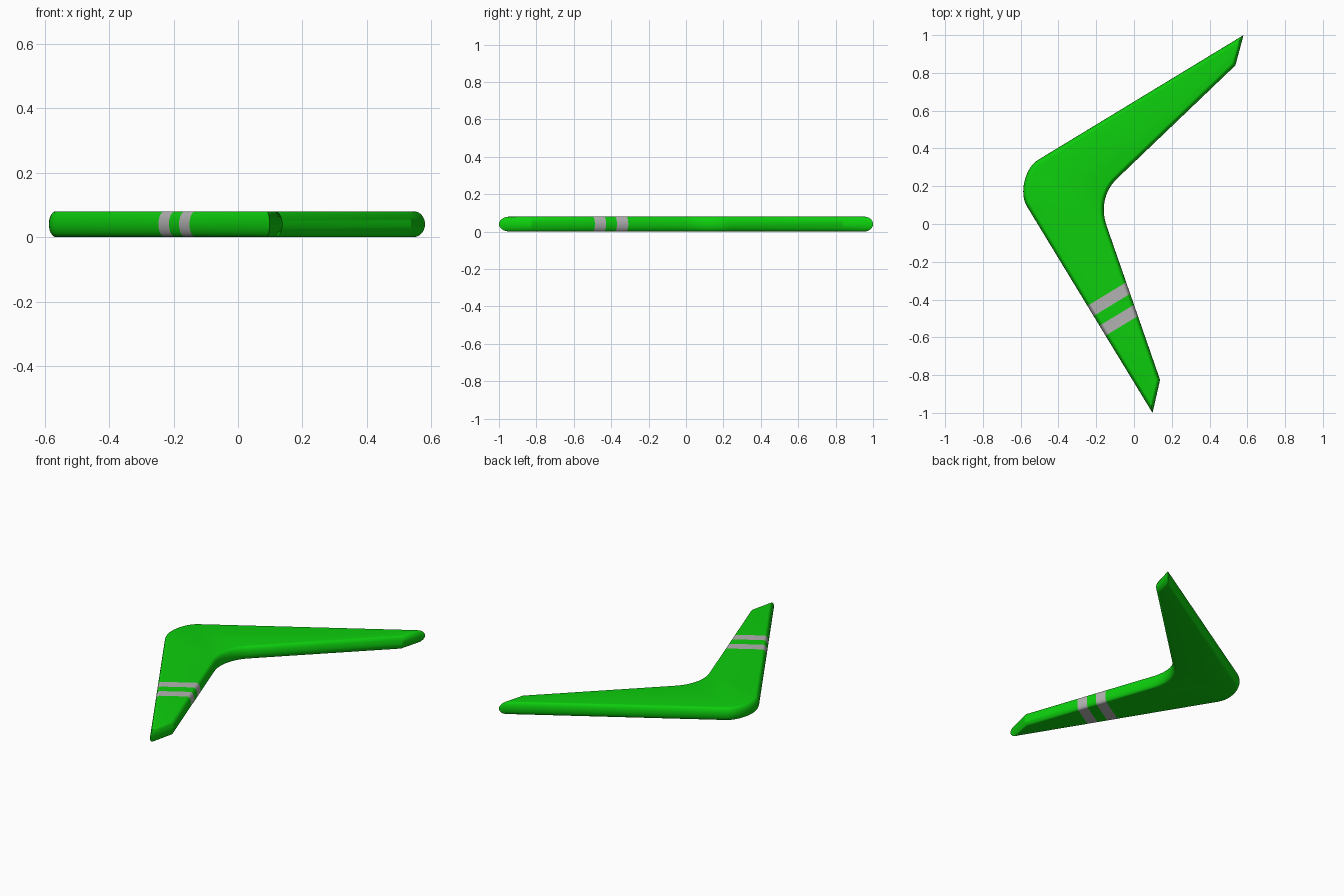
import bpy, bmesh
from math import sin, cos, pi
from mathutils import Vector
from mathutils.geometry import interpolate_bezier

if "Cube" in bpy.data.objects:
    bpy.data.objects.remove(bpy.data.objects["Cube"])

THICK, ROUND, SEG = 0.08, 0.022, 14


def corner(p0, c, p1, k, n=14):
    """Rounded bend from p0 to p1 around the sharp corner c."""
    p0, c, p1 = Vector(p0), Vector(c), Vector(p1)
    return list(interpolate_bezier(p0, p0.lerp(c, k), p1.lerp(c, k), p1, n))


def material(name, rgb):
    m = bpy.data.materials.new(name)
    m.diffuse_color = (*rgb, 1)
    m.use_nodes = True
    m.node_tree.nodes["Principled BSDF"].inputs["Base Color"].default_value = m.diffuse_color
    return m


# Outline, counter-clockwise from the lower tip
outline = [Vector((0.098, -1.0)), Vector((0.138, -0.825))]
outline += corner((-0.145, -0.01), (-0.196, 0.138), (-0.09, 0.24), 0.63)
outline += [Vector((0.537, 0.84)), Vector((0.58, 1.0))]
outline += corner((-0.51, 0.338), (-0.66, 0.246), (-0.568, 0.095), 0.45)
outline = [p.to_2d() for p in outline]
count = len(outline)

# Inward mitre direction at each outline point
mitre = []
for i, p in enumerate(outline):
    a = (p - outline[i - 1]).normalized()
    b = (outline[(i + 1) % count] - p).normalized()
    n1, n2 = Vector((-a.y, a.x)), Vector((-b.y, b.x))
    mitre.append((n1 + n2) / (1 + n1.dot(n2)))

# Body: stacked outline rings with an elliptical edge
bm = bmesh.new()
rings = []
for j in range(SEG + 1):
    t = -pi / 2 + pi * j / SEG
    z = THICK / 2 * (1 + sin(t))
    inset = ROUND * (1 - cos(t))
    rings.append([bm.verts.new((*(p + m * inset), z)) for p, m in zip(outline, mitre)])
for lo, hi in zip(rings, rings[1:]):
    for i in range(count):
        k = (i + 1) % count
        bm.faces.new((lo[i], lo[k], hi[k], hi[i])).smooth = True
bm.faces.new(rings[0][::-1])
bm.faces.new(rings[-1])

# Stripes: cut across the lower arm, square to its outer edge
along = Vector((0.666, -1.095, 0)).normalized()
bands = [(0.242, 0.305), (0.365, 0.427)]
for s in (s for band in bands for s in band):
    bmesh.ops.bisect_plane(bm, geom=bm.verts[:] + bm.edges[:] + bm.faces[:],
                           plane_co=along * s, plane_no=along)
for f in bm.faces:
    s = f.calc_center_median().dot(along)
    f.material_index = int(any(lo < s < hi for lo, hi in bands))

mesh = bpy.data.meshes.new("boomerang")
bm.to_mesh(mesh)
bm.free()
mesh.materials.append(material("green", (0.004, 0.62, 0.004)))
mesh.materials.append(material("stripe_grey", (0.45, 0.45, 0.45)))
body = bpy.data.objects.new("boomerang", mesh)
bpy.context.collection.objects.link(body)
bpy.context.view_layer.objects.active = body
body.select_set(True)
bpy.ops.object.shade_smooth_by_angle(angle=pi / 6)
